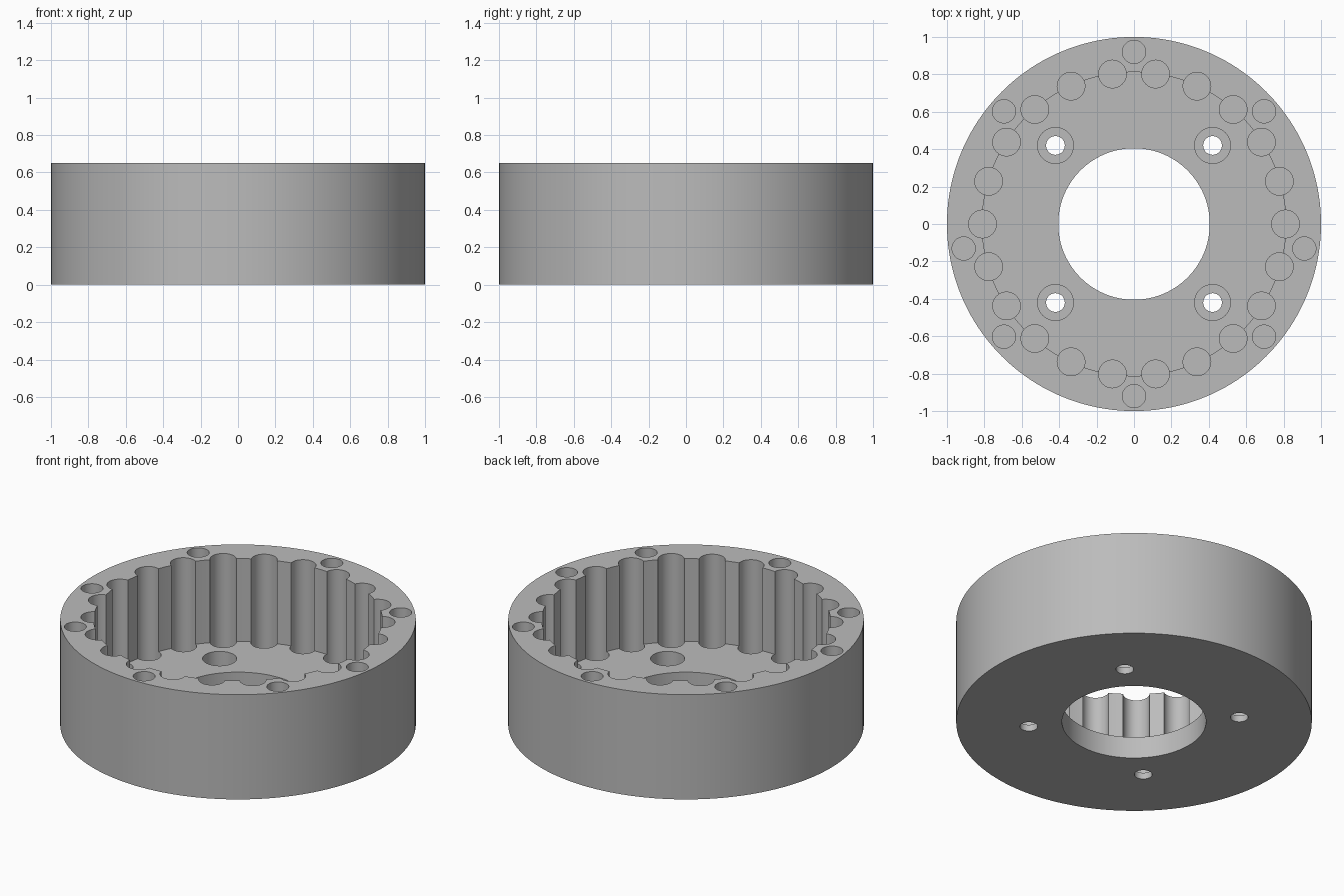
import bpy, bmesh
from math import radians, cos, sin, pi
from mathutils import Matrix

cube = bpy.data.objects.get("Cube")
if cube:
    bpy.data.objects.remove(cube, do_unlink=True)

HEIGHT, FLOOR = 0.65, 0.135
ABOVE, BELOW = HEIGHT + 0.1, -0.1
STEP = 360 / 22  # angle between neighbouring grooves

steel = bpy.data.materials.new("plain_grey")
steel.use_nodes = True
grey = (0.5, 0.5, 0.5, 1)
steel.diffuse_color = grey
steel.node_tree.nodes["Principled BSDF"].inputs["Base Color"].default_value = grey


def cylinders(name, radius, bottom, top, centres=((0, 0),), segments=48):
    """One object made of upright cylinders at the given centres."""
    bm = bmesh.new()
    for x, y in centres:
        bmesh.ops.create_cone(
            bm, cap_ends=True, segments=segments, radius1=radius, radius2=radius,
            depth=top - bottom, matrix=Matrix.Translation((x, y, (bottom + top) / 2)))
    mesh = bpy.data.meshes.new(name)
    bm.to_mesh(mesh)
    bm.free()
    mesh.materials.append(steel)
    obj = bpy.data.objects.new(name, mesh)
    bpy.context.collection.objects.link(obj)
    return obj


def polar(radius, angles):
    return [(radius * cos(radians(a)), radius * sin(radians(a))) for a in angles]


# Solid drum
housing = cylinders("ring_housing", 1, 0, HEIGHT, segments=160)

# Hole positions
groove_spots = polar(0.81, [i * STEP for i in range(22)])
screw_spots = polar(0.92, [90, -90] + [a for s in (2.5, -0.5, -2.5)
                                       for a in (s * STEP, 180 - s * STEP)])
bolt_spots = [(x, y) for x in (-0.42, 0.42) for y in (-0.42, 0.42)]

cutters = [
    cylinders("cavity_cutter", 0.812, FLOOR, ABOVE, segments=160),
    cylinders("bore_cutter", 0.405, BELOW, ABOVE, segments=96),
    cylinders("groove_cutter", 0.074, 0.05, ABOVE + 0.05, groove_spots),
    cylinders("screw_hole_cutter", 0.062, 0.2, ABOVE, screw_spots),
    cylinders("counterbore_cutter", 0.096, 0.04, FLOOR + 0.2, bolt_spots),
    cylinders("bolt_hole_cutter", 0.05, BELOW, FLOOR + 0.1, bolt_spots),
]

# Cut the cavity, bore, grooves and holes
for cutter in cutters:
    mod = housing.modifiers.new(cutter.name, "BOOLEAN")
    mod.operation = "DIFFERENCE"
    mod.solver = "EXACT"
    mod.object = cutter

bpy.context.view_layer.update()
result = bpy.data.meshes.new_from_object(
    housing.evaluated_get(bpy.context.evaluated_depsgraph_get()))
housing.modifiers.clear()
housing.data = result
result.name = "ring_housing"
for cutter in cutters:
    bpy.data.objects.remove(cutter, do_unlink=True)

# Smooth round walls, sharp rims
for obj in bpy.context.selected_objects:
    obj.select_set(False)
housing.select_set(True)
bpy.context.view_layer.objects.active = housing
bpy.ops.object.shade_smooth_by_angle(angle=pi / 6)
